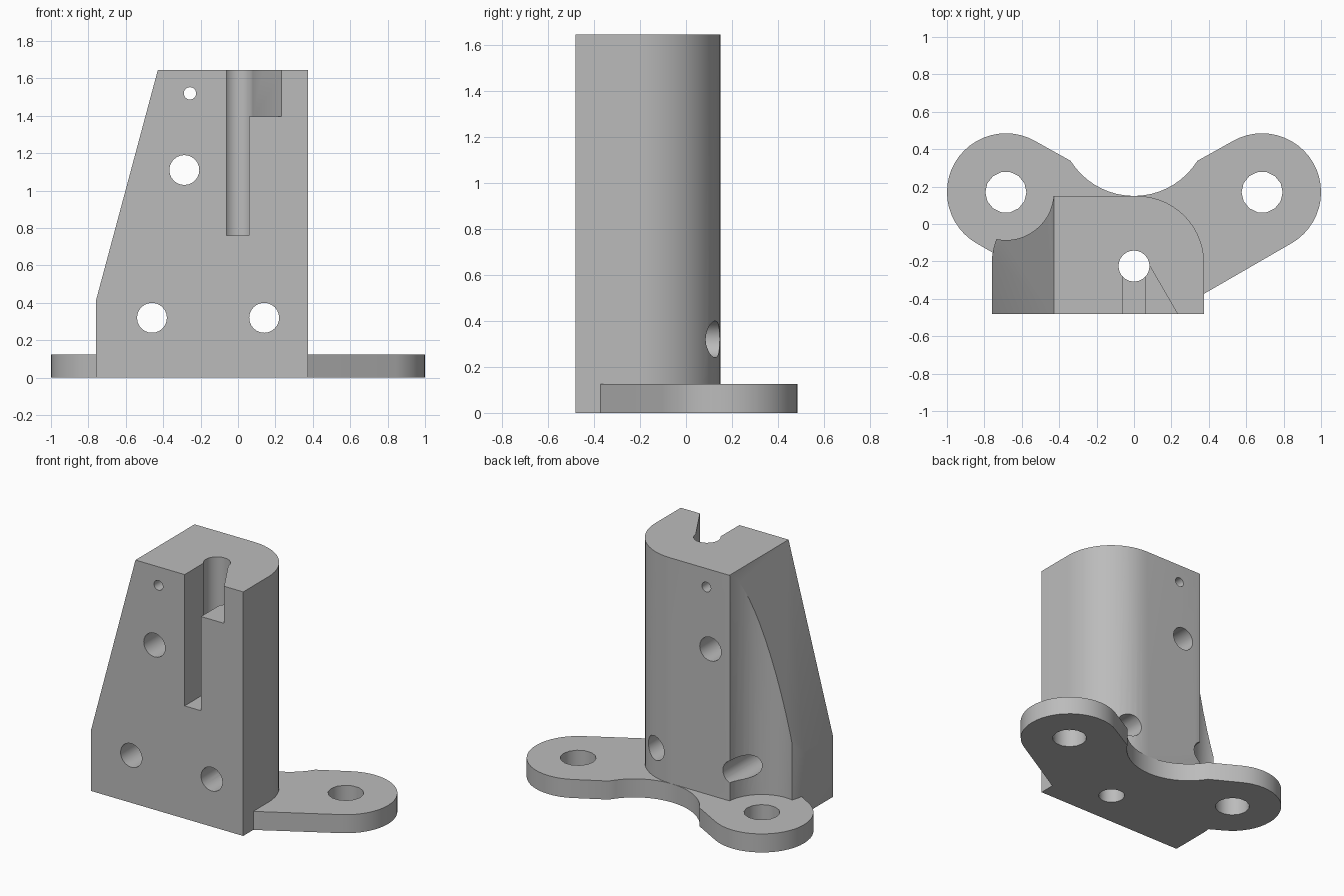
import bpy, bmesh, math

if "Cube" in bpy.data.objects:
    bpy.data.objects.remove(bpy.data.objects["Cube"])

grey = bpy.data.materials.new("plain grey")
grey.diffuse_color = (0.5, 0.5, 0.5, 1)
grey.use_nodes = True
grey.node_tree.nodes["Principled BSDF"].inputs["Base Color"].default_value = grey.diffuse_color


def arc(cx, cy, r, a0, a1, n):
    """Points on an arc, angles in degrees."""
    return [(cx + r * math.cos(math.radians(a0 + (a1 - a0) * i / n)),
             cy + r * math.sin(math.radians(a0 + (a1 - a0) * i / n)))
            for i in range(n + 1)]


def circle(cx, cy, r, n):
    return arc(cx, cy, r, 0, 360, n)[:-1]


def prism(name, outline, lo, hi, axis="z"):
    """Extrude an outline: xy along z, or xz along y."""
    bm = bmesh.new()
    place = (lambda a, b, h: (a, b, h)) if axis == "z" else (lambda a, b, h: (a, h, b))
    low = [bm.verts.new(place(a, b, lo)) for a, b in outline]
    high = [bm.verts.new(place(a, b, hi)) for a, b in outline]
    n = len(outline)
    bm.faces.new(low)
    bm.faces.new(high)
    for i in range(n):
        j = (i + 1) % n
        bm.faces.new((low[i], low[j], high[j], high[i]))
    bmesh.ops.recalc_face_normals(bm, faces=bm.faces)
    mesh = bpy.data.meshes.new(name)
    bm.to_mesh(mesh)
    bm.free()
    mesh.materials.append(grey)
    obj = bpy.data.objects.new(name, mesh)
    bpy.context.collection.objects.link(obj)
    return obj


def combine(target, tool, operation="DIFFERENCE"):
    """Apply a boolean and remove the tool object."""
    mod = target.modifiers.new("combine", "BOOLEAN")
    mod.operation = operation
    mod.solver = "EXACT"
    mod.object = tool
    bpy.context.view_layer.objects.active = target
    bpy.ops.object.modifier_apply(modifier=mod.name)
    bpy.data.objects.remove(tool)


# Upright block with two rounded rear corners
TOP = 1.645
FRONT = -0.48
block = [(-0.76, FRONT), (0.375, FRONT)]
block += arc(0.015, -0.21, 0.36, 0, 90, 14)
block += arc(-0.40, -0.21, 0.36, 90, 180, 14)
bracket = prism("bracket", block, 0, TOP)

# Sloping left side and clearance around the left bolt
combine(bracket, prism("slope_cutter", [(-0.76, 0.41), (-0.387, 1.80), (-1.0, 1.80),
                                        (-1.0, 0.41 - 0.24 / 0.2683)], -1, 1, "y"))
combine(bracket, prism("bolt_clearance", circle(-0.685, 0.17, 0.256, 48), 0.125, 2))

# Two-eared base plate with a concave rear edge
right_half = [(0.2, -0.474)] + arc(0.685, 0.17, 0.315, -60, 120, 24)
right_half += arc(0, 0.55, 0.40, -32, -90, 9)
left_half = [(-x, y) for x, y in reversed(right_half[:-1])]
plate = prism("base_plate", right_half + left_half, 0, 0.125)
combine(bracket, plate, "UNION")

# Bolt holes in the ears
for side in (-1, 1):
    combine(bracket, prism("bolt_hole", circle(side * 0.685, 0.17, 0.11, 14), -1, 1))

# Cross holes from front to back
for x, z, r in ((-0.257, 1.52, 0.033), (-0.287, 1.11, 0.08),
                (-0.46, 0.32, 0.08), (0.14, 0.32, 0.08)):
    combine(bracket, prism("cross_hole", circle(x, z, r, 24), -1, 1, "y"))

# Vertical bore, its front slot and the flared pocket at the top
combine(bracket, prism("bore", circle(0, -0.225, 0.083, 24), -1, 3))
combine(bracket, prism("slot", [(-0.062, -0.6), (0.06, -0.6),
                                (0.06, -0.225), (-0.062, -0.225)], 0.76, 3))
combine(bracket, prism("pocket", [(0, -0.6), (0.302, -0.6), (0.073, -0.205),
                                  (0, -0.225)], 1.395, 3))

# Smooth curved walls, keep edges crisp
bpy.ops.object.select_all(action="DESELECT")
bracket.select_set(True)
bpy.context.view_layer.objects.active = bracket
bpy.ops.object.shade_smooth_by_angle(angle=math.radians(28))
